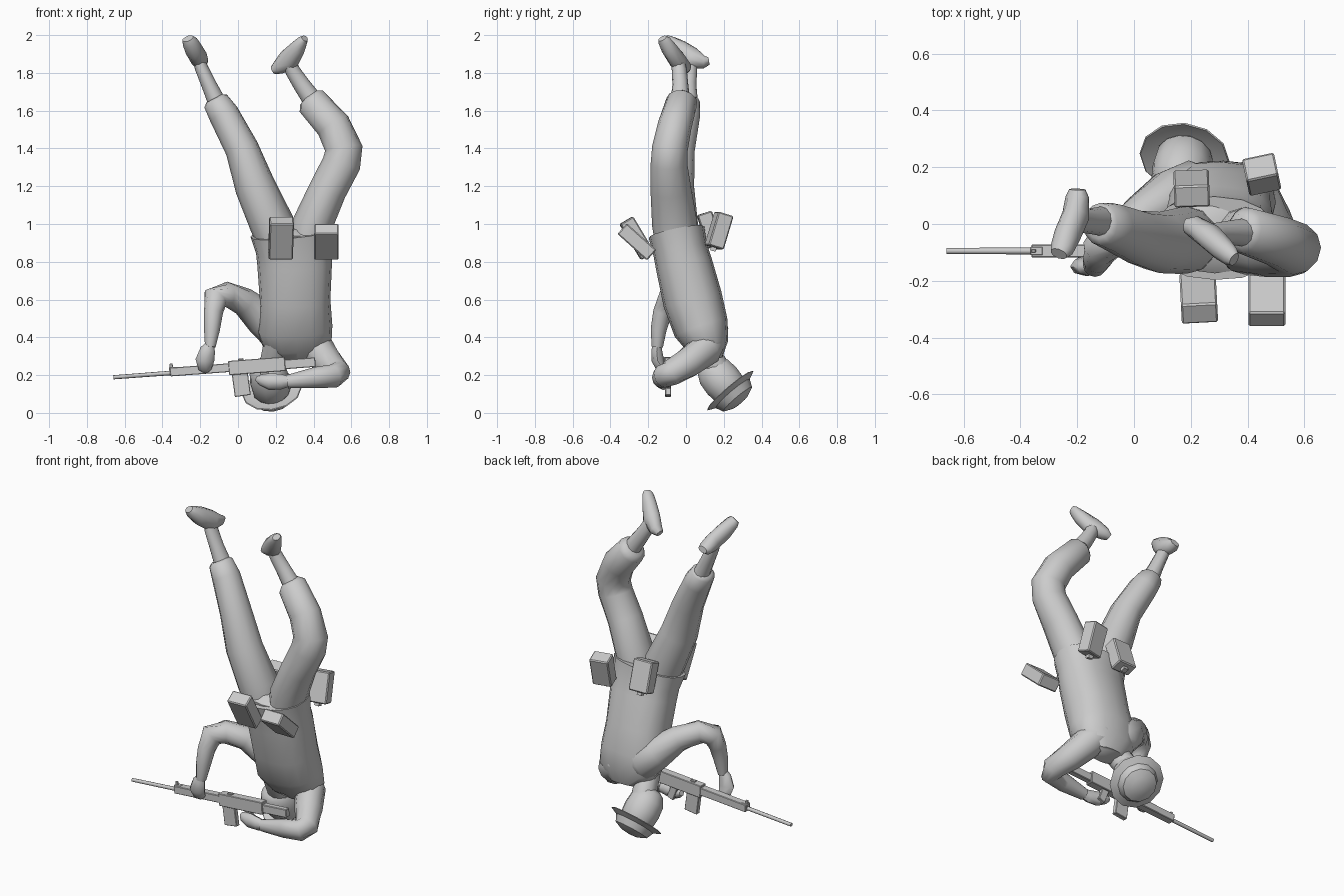
import bpy, bmesh, math
from mathutils import Vector, Matrix

grey = bpy.data.materials.new("plain grey")
grey.diffuse_color = (0.6, 0.6, 0.6, 1)


def finish(bm, name, smooth=True, angle=50):
    bmesh.ops.recalc_face_normals(bm, faces=bm.faces)
    me = bpy.data.meshes.new(name)
    bm.to_mesh(me)
    bm.free()
    me.materials.append(grey)
    ob = bpy.data.objects.new(name, me)
    bpy.context.collection.objects.link(ob)
    if smooth:
        bpy.ops.object.select_all(action='DESELECT')
        ob.select_set(True)
        bpy.context.view_layer.objects.active = ob
        bpy.ops.object.shade_smooth_by_angle(angle=math.radians(angle))
    return ob


def loft(name, sections, ref=(1, 0, 0), n=12, axis=None, angle=50, power=1):
    """Skin elliptical rings (x, y, z, radius along ref, radius across); power < 1 squares them."""
    bm = bmesh.new()
    pts = [Vector(s[:3]) for s in sections]
    rings = []
    for i, s in enumerate(sections):
        if axis:
            t = Vector(axis).normalized()
        else:
            t = Vector()
            if i > 0:
                t += (pts[i] - pts[i - 1]).normalized()
            if i < len(pts) - 1:
                t += (pts[i + 1] - pts[i]).normalized()
            t.normalize()
        u = Vector(ref)
        u = (u - t * u.dot(t)).normalized()
        v = t.cross(u)
        ring = []
        for k in range(n):
            a = 2 * math.pi * k / n
            ca, sa = (math.copysign(abs(f) ** power, f) for f in (math.cos(a), math.sin(a)))
            ring.append(bm.verts.new(pts[i] + u * s[3] * ca + v * s[4] * sa))
        rings.append(ring)
    for r0, r1 in zip(rings, rings[1:]):
        for k in range(n):
            j = (k + 1) % n
            bm.faces.new((r0[k], r0[j], r1[j], r1[k]))
    bm.faces.new(rings[0])
    bm.faces.new(rings[-1])
    return finish(bm, name, True, angle)


def box(name, loc, size, rot=0, axis='X', bevel=0, yaw=0):
    bm = bmesh.new()
    mat = (Matrix.Translation(loc) @ Matrix.Rotation(yaw, 4, 'Z')
           @ Matrix.Rotation(rot, 4, axis) @ Matrix.Diagonal((*size, 1)))
    bmesh.ops.create_cube(bm, size=1, matrix=mat)
    if bevel:
        bmesh.ops.bevel(bm, geom=bm.edges[:], offset=bevel, segments=1, affect='EDGES')
    return finish(bm, name, False)


# Jacket, hem at the top, shoulders at the bottom
loft("jacket", [(.285, -.05, .955, .22, .15), (.295, -.03, .86, .2, .145),
                (.3, -.012, .79, .198, .15),
                (.302, .035, .6, .187, .158), (.3, .08, .45, .2, .147),
                (.315, .118, .35, .18, .11), (.315, .135, .28, .1, .06)], n=16, power=.85)
loft("hips", [(.29, -.04, .86, .17, .12), (.285, -.05, .955, .18, .125),
              (.29, -.055, .985, .1, .08)], n=16)

# Trouser legs, ankles and boots
loft("left_trouser", [(.21, -.05, .88, .1, .11), (.18, -.057, 1.0, .118, .12),
                      (.09, -.065, 1.2, .107, .108), (.02, -.05, 1.4, .089, .097),
                      (-.075, -.01, 1.58, .081, .085), (-.118, .0, 1.65, .069, .075),
                      (-.126, .0, 1.665, .048, .052)], angle=70)
loft("right_trouser", [(.37, -.05, .88, .1, .11), (.395, -.06, 1.0, .107, .12),
                       (.475, -.08, 1.18, .1, .108), (.548, -.09, 1.32, .102, .097),
                       (.56, -.085, 1.4, .1, .095), (.505, -.06, 1.52, .093, .09),
                       (.388, -.022, 1.65, .084, .083), (.368, -.02, 1.67, .055, .055)],
     angle=70)
loft("left_ankle", [(-.1, .01, 1.62, .05, .055), (-.155, .01, 1.74, .04, .045),
                    (-.195, .015, 1.83, .035, .045), (-.21, .01, 1.88, .03, .035)])
loft("right_ankle", [(.42, -.03, 1.62, .055, .055), (.335, -.03, 1.74, .045, .042),
                     (.29, -.035, 1.81, .04, .04), (.265, -.045, 1.87, .035, .035)])
loft("left_boot", [(-.2, .122, 1.862, .018, .03), (-.2, .095, 1.858, .035, .042),
                   (-.205, .03, 1.875, .062, .047), (-.235, -.04, 1.925, .054, .047),
                   (-.255, -.09, 1.965, .036, .042), (-.265, -.105, 1.982, .022, .032)],
     ref=(-.3, 0, 1), n=10)
loft("right_boot", [(.183, -.005, 1.813, .02, .026), (.212, -.01, 1.828, .038, .04),
                    (.268, -.045, 1.866, .06, .045), (.315, -.09, 1.93, .043, .042),
                    (.342, -.115, 1.97, .028, .035), (.353, -.125, 1.983, .018, .025)],
     ref=(-.6, 0, .8), n=10)

# Left arm, raised elbow with the hand on the fore-end
loft("left_sleeve", [(.29, .13, .4, .06, .07), (.205, .125, .44, .1, .11),
                     (.125, .1, .505, .09, .095),
                     (.03, .035, .59, .074, .075), (-.06, -.04, .627, .068, .068),
                     (-.12, -.09, .607, .062, .068), (-.13, -.125, .53, .05, .05),
                     (-.138, -.145, .44, .042, .042), (-.147, -.152, .35, .03, .028)],
     ref=(0, 1, 0), angle=70)
loft("left_hand", [(-.147, -.152, .37, .02, .02), (-.16, -.155, .335, .028, .04),
                   (-.175, -.15, .28, .033, .05), (-.17, -.135, .24, .025, .04),
                   (-.16, -.12, .225, .015, .025)], ref=(0, 1, 0), n=8)

# Right arm, folded so the hand reaches the grip
loft("right_sleeve", [(.32, .13, .47, .05, .05), (.365, .135, .4, .09, .085),
                      (.425, .105, .335, .09, .088),
                      (.478, .01, .265, .08, .08), (.525, -.075, .215, .07, .07),
                      (.507, -.12, .195, .063, .06), (.41, -.13, .187, .056, .05),
                      (.26, -.13, .165, .035, .035)], ref=(0, 0, 1), angle=70)
loft("right_hand", [(.28, -.13, .167, .025, .025), (.23, -.13, .165, .04, .03),
                    (.17, -.12, .165, .045, .035), (.12, -.11, .175, .03, .03),
                    (.1, -.1, .18, .015, .015)], ref=(0, 0, 1), n=8)

# Neck, head and brimmed helmet share one slanted axis
loft("neck", [(.2, .04, .4, .055, .05), (.198, .09, .34, .068, .07), (.18, .16, .24, .07, .07)])
d = Vector((.13, .64, -.75)).normalized()
c = Vector((.178, .235, .117))


def along(profile):
    return [(*(c + d * t), r, r) for t, r in profile]


loft("head", along([(-.2, .045), (-.18, .075), (-.13, .1), (-.07, .106), (0, .1), (.03, .08)]),
     axis=d, n=14)
loft("helmet", along([(.012, .1), (-.004, .156), (0, .16), (.02, .118), (.06, .1),
                      (.08, .055), (.085, .015)]), axis=d, n=12, angle=35)

# Hip pouches: name, centre, size, tilt, yaw
for name, loc, size, tilt, yaw in [
        ("front_left_pouch", (.228, -.26, .925), (.128, .08, .22), 31, 3),
        ("front_right_pouch", (.468, -.26, .905), (.13, .075, .21), 48, 0),
        ("rear_left_pouch", (.203, .125, .97), (.125, .08, .185), 18, 2),
        ("rear_right_pouch", (.45, .175, .965), (.115, .085, .185), -17, 12)]:
    box(name, loc, size, math.radians(tilt), 'X', .006, math.radians(yaw))
    if "rear" in name:
        down = Matrix.Rotation(math.radians(tilt), 3, 'X') @ Vector((0, 0, -.1))
        box(name + "_cap", Vector(loc) + down, (.03, .03, .025), math.radians(tilt))


# Rifle parts sit on a gently sloping line
def gun_z(x):
    return .238 + .075 * x


def gun_box(name, x0, x1, dz, width, height, tilt=0):
    x = (x0 + x1) / 2
    box(name, (x, -.095, gun_z(x) + dz), (x1 - x0, width, height), -.075 + tilt, 'Y', .003)


loft("barrel", [(-.66, -.095, gun_z(-.66), .011, .011),
                (-.3, -.095, gun_z(-.3), .012, .012)], ref=(0, 1, 0), n=8)
gun_box("fore_end", -.36, -.04, .005, .046, .046)
gun_box("receiver", -.05, .25, .003, .05, .075)
gun_box("stock", .24, .41, .0, .035, .05)
gun_box("magazine", -.025, .06, -.09, .03, .12, -.06)
gun_box("grip", .13, .175, -.07, .03, .09, -.3)
gun_box("front_sight", -.362, -.345, .035, .012, .03)
gun_box("sight_base", -.365, -.32, .02, .03, .02)
gun_box("rear_sight", .0, .03, .042, .02, .015)
